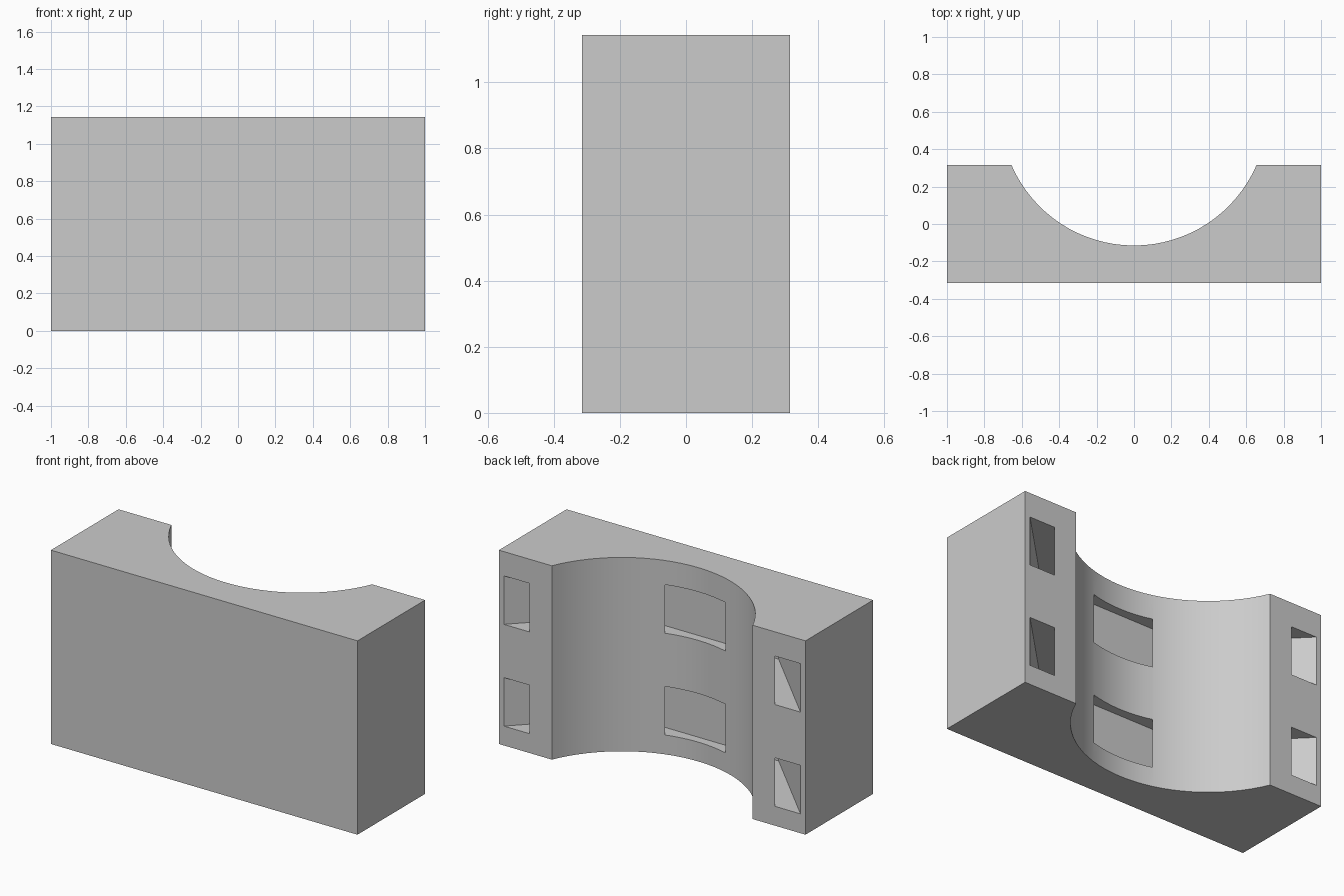
import bpy
import bmesh
import math

cube = bpy.data.objects.get("Cube")
if cube:
    bpy.data.objects.remove(cube, do_unlink=True)

WIDTH, DEPTH, HEIGHT = 2.0, 0.63, 1.143
BACK = DEPTH / 2
RADIUS, CENTRE_Y = 0.714, 0.599
SLOT_HEIGHT = 0.286

grey = bpy.data.materials.new("plain_grey")
grey.use_nodes = True
colour = (0.6, 0.6, 0.6, 1)
grey.diffuse_color = colour
grey.node_tree.nodes["Principled BSDF"].inputs["Base Color"].default_value = colour


def prism(name, outline, z, height):
    """Extrude a flat outline upwards from z."""
    bm = bmesh.new()
    face = bm.faces.new([bm.verts.new((x, y, z)) for x, y in outline])
    grown = bmesh.ops.extrude_face_region(bm, geom=[face])["geom"]
    top = [v for v in grown if isinstance(v, bmesh.types.BMVert)]
    bmesh.ops.translate(bm, verts=top, vec=(0, 0, height))
    bmesh.ops.recalc_face_normals(bm, faces=bm.faces)
    mesh = bpy.data.meshes.new(name)
    bm.to_mesh(mesh)
    bm.free()
    mesh.materials.append(grey)
    obj = bpy.data.objects.new(name, mesh)
    bpy.context.collection.objects.link(obj)
    return obj


# Saddle block with a round hollow in its back
sweep = math.acos((CENTRE_Y - BACK) / RADIUS)
steps = 32
arc = []
for i in range(steps + 1):
    a = sweep - 2 * sweep * i / steps
    arc.append((RADIUS * math.sin(a), CENTRE_Y - RADIUS * math.cos(a)))
w = WIDTH / 2
block = prism("saddle_block", [(-w, -BACK), (w, -BACK), (w, BACK)] + arc + [(-w, BACK)],
              0, HEIGHT)

# Strap channels: diagonal legs from the back flanges joined behind the hollow
over = 0.1
half = [(0.967 + over, BACK + over), (0.488, -0.166),
        (0.398, -0.087), (0.8 + over, BACK + over)]
mirrored = [(-x, y) for x, y in half]
channel = [half[0], half[1], mirrored[1], mirrored[0],
           mirrored[3], mirrored[2], half[2], half[3]]

bpy.context.view_layer.objects.active = block
for z in (0.114, 0.714):
    cutter = prism("strap_channel_cutter", channel, z, SLOT_HEIGHT)
    cutter.hide_render = True
    cut = block.modifiers.new("strap_channel", 'BOOLEAN')
    cut.operation = 'DIFFERENCE'
    cut.solver = 'EXACT'
    cut.object = cutter
    bpy.ops.object.modifier_apply(modifier=cut.name)
    bpy.data.objects.remove(cutter, do_unlink=True)

# Smooth hollow, crisp edges
bpy.ops.object.select_all(action='DESELECT')
block.select_set(True)
bpy.ops.object.shade_smooth_by_angle(angle=math.radians(20))
